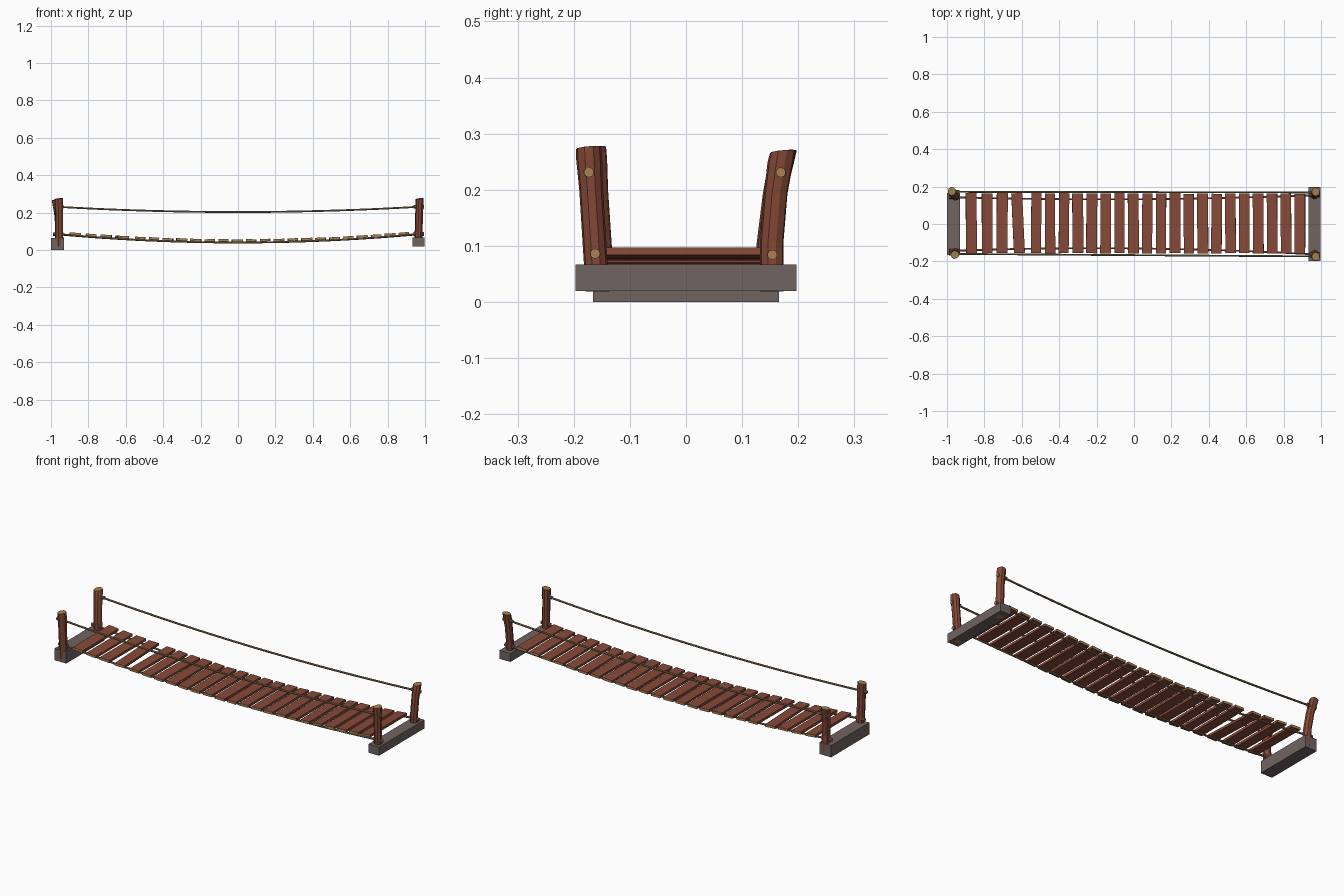
import bpy, bmesh, math, random
from mathutils import Matrix, Vector

random.seed(4)
cube = bpy.data.objects.get("Cube")
if cube:
    bpy.data.objects.remove(cube, do_unlink=True)


def material(name, rgb):
    m = bpy.data.materials.new(name)
    m.use_nodes = True
    m.diffuse_color = (*rgb, 1)
    m.node_tree.nodes["Principled BSDF"].inputs["Base Color"].default_value = (*rgb, 1)
    return m


WOOD = material("brown wood", (0.24, 0.068, 0.04))
CUT = material("cut wood", (0.38, 0.22, 0.085))
ROPE = material("rope", (0.27, 0.175, 0.09))
STONE = material("grey stone", (0.16, 0.127, 0.118))


def finish(name, bm, mats):
    bmesh.ops.recalc_face_normals(bm, faces=bm.faces)
    mesh = bpy.data.meshes.new(name)
    bm.to_mesh(mesh)
    bm.free()
    for m in mats:
        mesh.materials.append(m)
    obj = bpy.data.objects.new(name, mesh)
    bpy.context.collection.objects.link(obj)
    return obj


def tube(name, path, radii, sides, axis, mats, rough=0.0):
    """Sweep rings along a path; end caps take the last material."""
    bm = bmesh.new()
    wobble = [1 + random.uniform(-rough, rough) for _ in range(sides)]
    rings = []
    for p, r in zip(path, radii):
        ring = []
        for i in range(sides):
            a = 2 * math.pi * (i + 0.5) / sides
            u, v = r * wobble[i] * math.cos(a), r * wobble[i] * math.sin(a)
            ring.append(bm.verts.new(Vector(p) + Vector((u, v, 0) if axis == "z" else (0, u, v))))
        rings.append(ring)
    for a, b in zip(rings, rings[1:]):
        for i in range(sides):
            j = (i + 1) % sides
            bm.faces.new((a[i], a[j], b[j], b[i]))
    for ring in (rings[0], rings[-1]):
        bm.faces.new(ring).material_index = len(mats) - 1
    return finish(name, bm, mats)


def box(name, size, matrix, mats):
    """Box whose y end faces take the last material."""
    bm = bmesh.new()
    bmesh.ops.create_cube(bm, size=1)
    bmesh.ops.scale(bm, vec=size, verts=bm.verts)
    bm.normal_update()
    for f in bm.faces:
        if abs(f.normal.y) > 0.9:
            f.material_index = len(mats) - 1
    bm.transform(matrix)
    return finish(name, bm, mats)


# Stone footings
box("left_footing", (0.065, 0.394, 0.047), Matrix.Translation((0.9645, 0, 0.0435)), [STONE])
box("right_footing", (0.07, 0.332, 0.065), Matrix.Translation((-0.965, 0, 0.0325)), [STONE])

# Leaning posts: base x, base y, top x, top y, top height, bend in y
posts = {
    "left_front": (0.964, -0.157, 0.971, -0.173, 0.275, 0.0),
    "left_back": (0.964, 0.154, 0.971, 0.173, 0.268, -0.003),
    "right_front": (-0.957, -0.147, -0.957, -0.164, 0.275, 0.0),
    "right_back": (-0.953, 0.147, -0.974, 0.176, 0.268, -0.003),
}
for name, (bx, by, tx, ty, top, bend) in posts.items():
    path, radii = [], []
    for t, r in ((0, 0.021), (0.35, 0.021), (0.7, 0.021), (0.92, 0.023), (1, 0.0225)):
        k = t * t if "back" in name else t
        path.append((bx + (tx - bx) * k, by + (ty - by) * k + bend * t * (1 - t) * 4,
                     0.019 + (top - 0.019) * t))
        radii.append(r)
    post = tube(name + "_post", path, radii, 9, "z", [WOOD, CUT], 0.07)
    # Uneven sawn top
    for v in post.data.vertices[-9:]:
        v.co.z += (v.co.x - tx) * 0.12 + (v.co.y - ty) * 0.1


def sag(x, low, rise):
    return low + rise * (x / 0.965) ** 2


# Sagging ropes with thicker knots through the posts
ropes = {
    "front_handrail": (-0.16, -0.173, 0.203, 0.028, 0.0),
    "back_handrail": (0.172, 0.169, 0.203, 0.028, 0.0),
    "front_deck": (-0.143, -0.162, 0.04, 0.046, 0.022),
    "back_deck": (0.143, 0.154, 0.04, 0.044, -0.016),
}
for name, (y0, y1, low, rise, pinch) in ropes.items():
    path = []
    for i in range(25):
        x = -0.96 + 1.92 * i / 24
        s = x / 0.96
        path.append((x, y0 + (y1 - y0) * (s + 1) / 2 + pinch * (1 - s * s), sag(x, low, rise)))
    tube(name + "_rope", path, [0.0052] * len(path), 8, "x", [ROPE])
    for side, x, y in (("right", -0.962, y0), ("left", 0.966, y1)):
        z = sag(x, low, rise)
        tube(f"{name}_{side}_knot", [(x - 0.028, y, z), (x + 0.028, y, z)],
             [0.009, 0.009], 10, "x", [ROPE, CUT])

# Deck planks, following the sag of the ropes
centres = [-0.87, -0.785, -0.705, -0.62] + [-0.523 + 0.0742 * i for i in range(20)]
for i, x in enumerate(centres):
    yaw = 0.045 if i == 3 else random.uniform(-0.012, 0.012)
    slope = -math.atan(2 * 0.045 * x / 0.965 ** 2)
    place = (Matrix.Translation((x, 0.003 + random.uniform(-0.002, 0.002),
                                 sag(x, 0.051, 0.043) + random.uniform(-0.001, 0.001)))
             @ Matrix.Rotation(yaw, 4, "Z")
             @ Matrix.Rotation(slope + random.uniform(-0.03, 0.03), 4, "Y"))
    width = 0.056 + random.uniform(-0.003, 0.003)
    box(f"plank_{i + 1}", (width, 0.32, 0.013), place, [WOOD, CUT])
